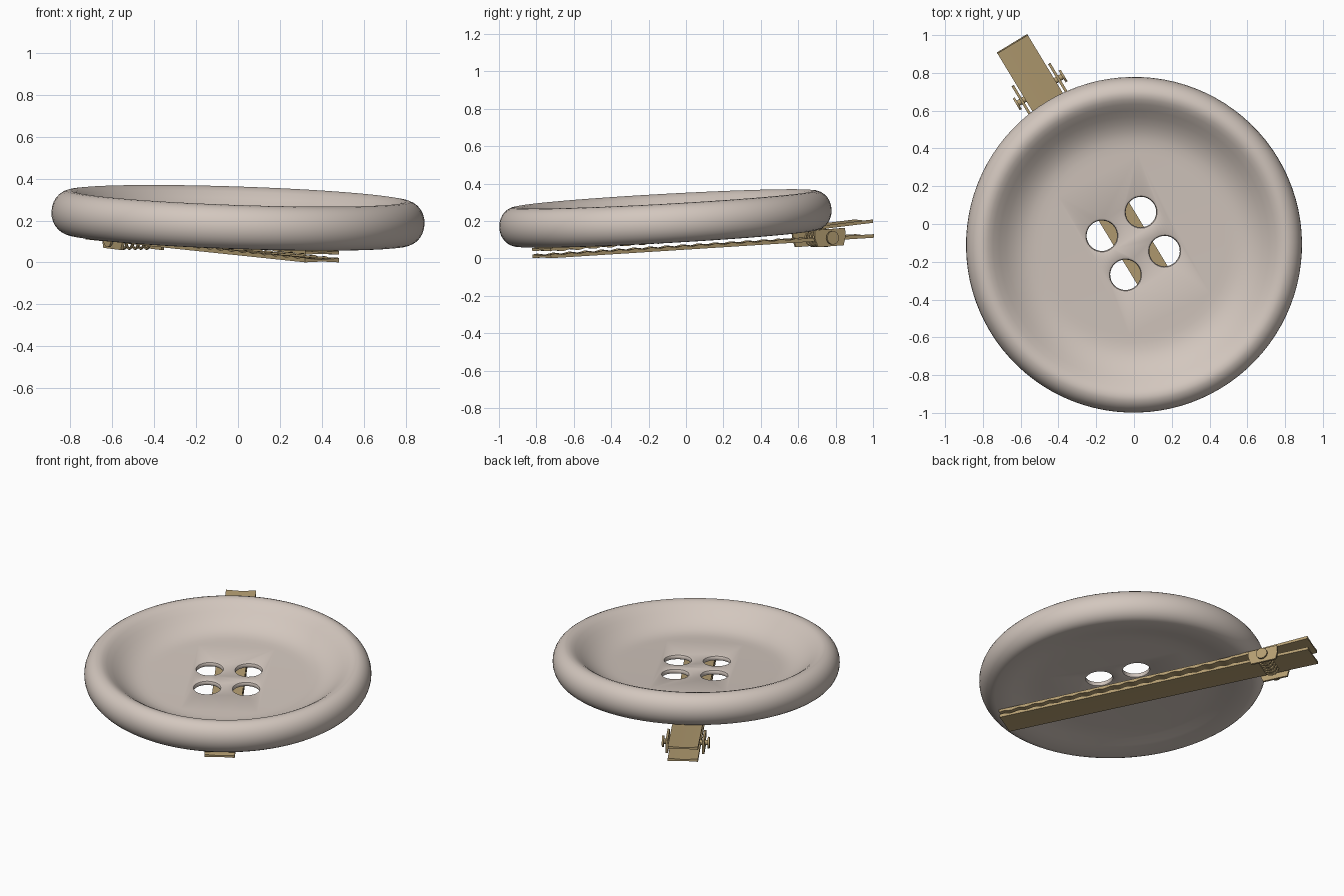
import bpy, bmesh, math
from mathutils import Matrix, Vector

if "Cube" in bpy.data.objects:
    bpy.data.objects.remove(bpy.data.objects["Cube"])


def material(name, rgb):
    m = bpy.data.materials.new(name)
    m.diffuse_color = (*rgb, 1)
    m.use_nodes = True
    m.node_tree.nodes["Principled BSDF"].inputs["Base Color"].default_value = m.diffuse_color
    return m


CREAM = material("warm cream", (0.65, 0.57, 0.515))
BRASS = material("dull brass", (0.45, 0.335, 0.165))

# shared tilted frame: origin at the button centre, clip runs along local y
FRAME = (Matrix.Translation((0, -0.11, 0.213)) @ Matrix.Rotation(math.radians(31.2), 4, 'Z')
         @ Matrix.Rotation(math.radians(3.7), 4, 'X'))


def finish(name, bm, mat, local=Matrix.Identity(4), smooth=True):
    bmesh.ops.recalc_face_normals(bm, faces=bm.faces[:])
    me = bpy.data.meshes.new(name)
    bm.to_mesh(me)
    bm.free()
    ob = bpy.data.objects.new(name, me)
    bpy.context.collection.objects.link(ob)
    me.materials.append(mat)
    ob.matrix_world = FRAME @ local
    if smooth:
        smooth_edges(ob)
    return ob


def smooth_edges(ob):
    bpy.ops.object.select_all(action='DESELECT')
    ob.select_set(True)
    bpy.context.view_layer.objects.active = ob
    bpy.ops.object.shade_smooth_by_angle(angle=math.radians(35))


def lathe(bm, profile, n, centre=(0, 0)):
    rings = []
    for r, z in profile:
        rings.append([bm.verts.new((centre[0] + r * math.cos(2 * math.pi * i / n),
                                    centre[1] + r * math.sin(2 * math.pi * i / n), z))
                      for i in range(n)])
    for a, b in zip(rings, rings[1:]):
        for i in range(n):
            j = (i + 1) % n
            bm.faces.new((a[i], a[j], b[j], b[i]))
    bm.faces.new(rings[0])
    bm.faces.new(rings[-1])


# button: dished disc with a fat rounded rim
TOP, BOT = -0.035, -0.07
profile = [(0.50, BOT), (0.57, -0.073), (0.63, -0.081), (0.69, -0.094), (0.74, -0.102)]
for k in range(15):
    a = math.radians(-90 + 180 * k / 14)
    profile.append((0.80 + 0.09 * math.cos(a), 0.105 * math.sin(a)))
profile += [(0.775, 0.098), (0.75, 0.083), (0.715, 0.055), (0.68, 0.026), (0.64, 0.0),
            (0.60, -0.019), (0.56, -0.030), (0.52, -0.034), (0.48, TOP)]
bm = bmesh.new()
lathe(bm, profile, 96)
button = finish("button", bm, CREAM, smooth=False)

# four thread holes with softened lips
bm = bmesh.new()
R, F = 0.081, 0.014
cut = [(R + F + 0.006, BOT - 0.03), (R + F, BOT), (R + 0.3 * F, BOT + 0.3 * F), (R, BOT + F),
       (R, TOP - F), (R + 0.3 * F, TOP - 0.3 * F), (R + F, TOP), (R + F + 0.006, TOP + 0.03)]
for sx in (-1, 1):
    for sy in (-1, 1):
        lathe(bm, cut, 32, (0.121 * sx, 0.121 * sy + 0.005))
cutter = finish("hole_cutter", bm, CREAM, smooth=False)
cutter.hide_render = True
mod = button.modifiers.new("holes", 'BOOLEAN')
mod.object = cutter
mod.operation = 'DIFFERENCE'
mod.solver = 'EXACT'
bpy.ops.object.select_all(action='DESELECT')
button.select_set(True)
bpy.context.view_layer.objects.active = button
bpy.ops.object.modifier_apply(modifier="holes")
bpy.data.objects.remove(cutter)
smooth_edges(button)


# clip arms: long strips, slightly creased along the middle, rippled inner face
def arm(name, bottom, thick, ripple_top):
    bm = bmesh.new()
    y0, y1, n = -0.785, 1.238, 120
    rows = []
    for i in range(n + 1):
        y = y0 + (y1 - y0) * i / n
        lo = bottom(y)
        hi = lo + thick
        wave = 0.004 * math.sin(i * math.pi / 3) if y < 0.75 else 0
        if ripple_top:
            hi += wave
        else:
            lo += wave
        top = [bm.verts.new((x, y, hi - c)) for x, c in ((-0.094, 0), (0, 0.006), (0.094, 0))]
        low = [bm.verts.new((x, y, lo + c)) for x, c in ((0.094, 0), (0, 0.004), (-0.094, 0))]
        rows.append(top + low)
    for a, b in zip(rows, rows[1:]):
        for k in range(6):
            m = (k + 1) % 6
            bm.faces.new((a[k], a[m], b[m], b[k]))
    bm.faces.new(rows[0])
    bm.faces.new(rows[-1])
    return finish(name, bm, BRASS)


arm("lower_arm", lambda y: -0.162 - 0.021 * (y + 0.785) / 2.023, 0.019, True)
arm("upper_arm", lambda y: -0.125 + 0.022 * max(0, (y - 0.7) / 0.538), 0.018, False)

# hinge: ears, pin heads and pin
PY, PZ = 0.95, -0.165
for side, s in (("left", -1), ("right", 1)):
    bm = bmesh.new()
    outline = [(-0.095, -0.118), (0.095, -0.118), (0.095, -0.165), (0.08, -0.21),
               (-0.08, -0.21), (-0.095, -0.165)]
    f = bm.faces.new([bm.verts.new((s * 0.106, PY + y, z)) for y, z in outline])
    ext = bmesh.ops.extrude_face_region(bm, geom=[f])
    bmesh.ops.translate(bm, vec=(s * 0.014, 0, 0),
                        verts=[v for v in ext["geom"] if isinstance(v, bmesh.types.BMVert)])
    finish(side + "_hinge_ear", bm, BRASS)

    bm = bmesh.new()
    bmesh.ops.create_cone(bm, cap_ends=True, segments=24, radius1=0.036, radius2=0.036, depth=0.012)
    finish(side + "_pin_head", bm, BRASS,
           Matrix.Translation((s * 0.142, PY, PZ)) @ Matrix.Rotation(math.pi / 2, 4, 'Y'))
bm = bmesh.new()
bmesh.ops.create_cone(bm, cap_ends=True, segments=16, radius1=0.016, radius2=0.016, depth=0.284)
finish("hinge_pin", bm, BRASS, Matrix.Translation((0, PY, PZ)) @ Matrix.Rotation(math.pi / 2, 4, 'Y'))

# coil spring around the pin
bm = bmesh.new()
turns, steps, wire = 5, 20, 0.007
rings = []
for i in range(turns * steps + 1):
    a = 2 * math.pi * i / steps
    c = Vector((-0.08 + 0.16 * i / (turns * steps), PY, PZ))
    out = Vector((0, math.cos(a), math.sin(a)))
    rings.append([bm.verts.new(c + out * (0.043 + wire * math.cos(b)) + Vector((wire * math.sin(b), 0, 0)))
                  for b in (k * math.pi / 3 for k in range(6))])
for a, b in zip(rings, rings[1:]):
    for k in range(6):
        bm.faces.new((a[k], a[(k + 1) % 6], b[(k + 1) % 6], b[k]))
bm.faces.new(rings[0])
bm.faces.new(rings[-1])
finish("hinge_spring", bm, BRASS)
